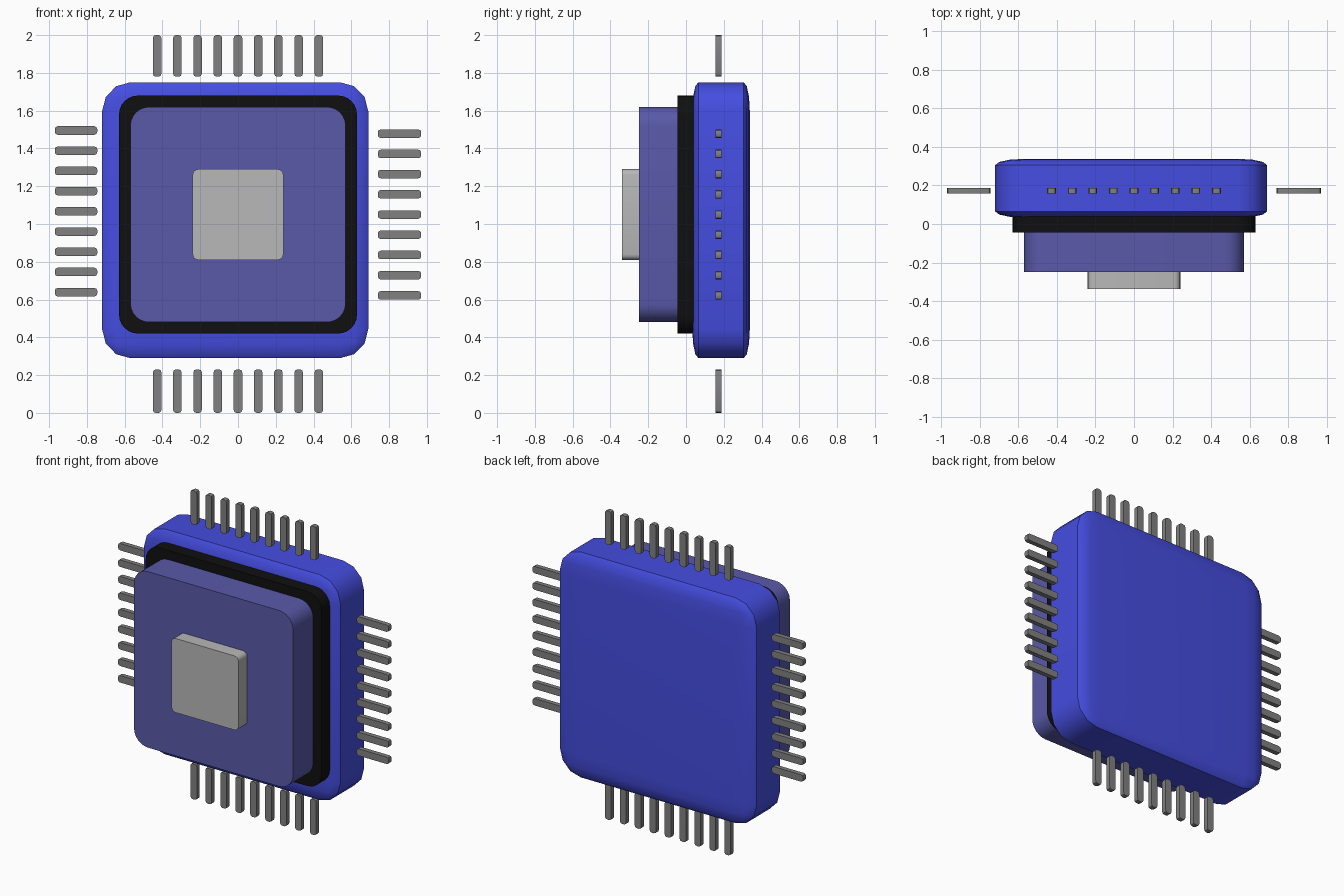
import bpy, bmesh, math

if "Cube" in bpy.data.objects:
    bpy.data.objects.remove(bpy.data.objects["Cube"])

def material(name, rgb):
    m = bpy.data.materials.new(name)
    m.diffuse_color = (*rgb, 1)
    m.use_nodes = True
    m.node_tree.nodes["Principled BSDF"].inputs["Base Color"].default_value = m.diffuse_color
    return m

blue = material("blue", (0.06, 0.075, 0.75))
purple = material("purple", (0.10, 0.10, 0.40))
black = material("black", (0.005, 0.005, 0.005))
silver = material("silver", (0.48, 0.48, 0.48))
steel = material("steel", (0.22, 0.22, 0.22))

def block(name, x, y, z, radius, segs, mat, all_edges=False):
    """Box from (min, max) ranges; rounds the edges along y, or all edges in unit-cube space."""
    size = [b - a for a, b in (x, y, z)]
    mid = [(a + b) / 2 for a, b in (x, y, z)]
    bm = bmesh.new()
    bmesh.ops.create_cube(bm, size=1)
    if not all_edges:
        bmesh.ops.scale(bm, vec=size, verts=bm.verts)
    edges = [e for e in bm.edges if all_edges or
             abs(e.verts[0].co.y - e.verts[1].co.y) > 1e-4]
    bmesh.ops.bevel(bm, geom=edges, offset=radius, segments=segs,
                    profile=0.5, affect='EDGES')
    if all_edges:
        bmesh.ops.scale(bm, vec=size, verts=bm.verts)
    me = bpy.data.meshes.new(name)
    bm.to_mesh(me)
    bm.free()
    me.materials.append(mat)
    ob = bpy.data.objects.new(name, me)
    ob.location = mid
    bpy.context.collection.objects.link(ob)
    bpy.ops.object.select_all(action='DESELECT')
    ob.select_set(True)
    bpy.context.view_layer.objects.active = ob
    bpy.ops.object.shade_smooth_by_angle(angle=math.radians(40))
    return ob

# Soft-edged housing: bevelled unit cube, flattened in depth
block("housing", (-0.72, 0.69), (0.033, 0.338), (0.29, 1.75), 0.106, 3, blue, True)
# Stacked plates on the front
block("gasket", (-0.63, 0.63), (-0.045, 0.045), (0.42, 1.68), 0.10, 6, black)
block("cover_plate", (-0.57, 0.57), (-0.25, -0.04), (0.48, 1.62), 0.10, 6, purple)
block("core", (-0.24, 0.24), (-0.338, -0.245), (0.81, 1.29), 0.03, 4, silver)

# Nine pins on each side
py = (0.157, 0.187)
w = 0.0225
for i in range(9):
    o = (i - 4) * 0.107
    for name, z in (("top_pin", (1.78, 2.0)), ("bottom_pin", (0.0, 0.23))):
        block(f"{name}_{i+1}", (o - w, o + w), py, z, 0.015, 2, steel)
    for name, x, c in (("left_pin", (-0.97, -0.745), 1.067), ("right_pin", (0.74, 0.97), 1.05)):
        block(f"{name}_{i+1}", x, py, (c + o - w, c + o + w), 0.015, 2, steel)
